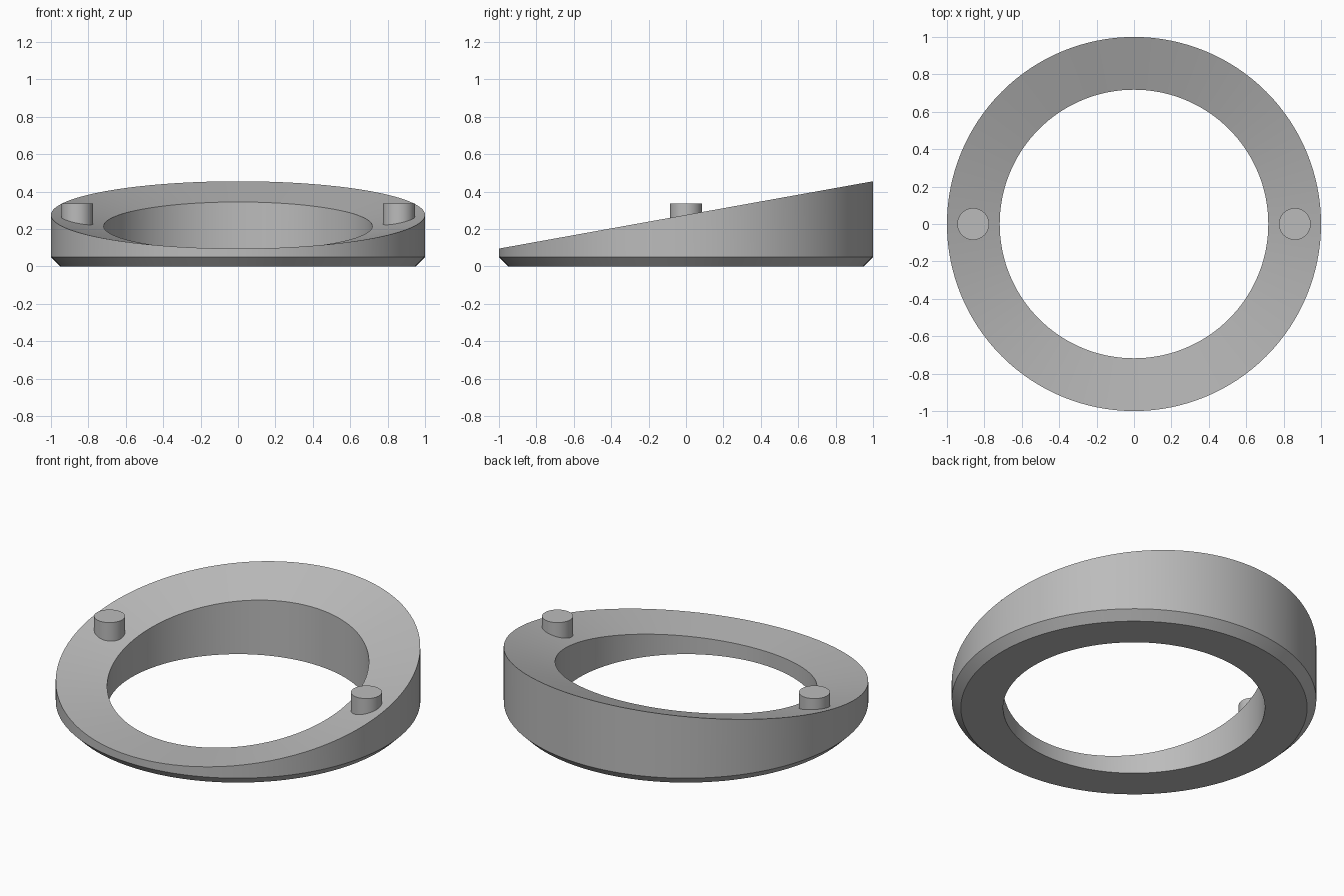
import bpy
import bmesh
from math import cos, sin, pi, radians

cube = bpy.data.objects.get("Cube")
if cube:
    bpy.data.objects.remove(cube)

SIDES = 128
OUTER, INNER, CHAMFER = 1.0, 0.718, 0.05
TILT = 0.18

grey = bpy.data.materials.new("plain grey")
grey.use_nodes = True
grey.diffuse_color = (0.5, 0.5, 0.5, 1)
grey.node_tree.nodes["Principled BSDF"].inputs["Base Color"].default_value = (0.5, 0.5, 0.5, 1)


def finish(bm, name):
    bmesh.ops.recalc_face_normals(bm, faces=bm.faces)
    mesh = bpy.data.meshes.new(name)
    bm.to_mesh(mesh)
    bm.free()
    mesh.materials.append(grey)
    obj = bpy.data.objects.new(name, mesh)
    bpy.context.collection.objects.link(obj)
    bpy.ops.object.select_all(action='DESELECT')
    obj.select_set(True)
    bpy.context.view_layer.objects.active = obj
    bpy.ops.object.shade_smooth_by_angle(angle=radians(25))
    return obj


# Wedge ring: closed section (radius, height, tilt) swept round the axis
section = [
    (INNER, 0, 0),
    (OUTER - CHAMFER, 0, 0),
    (OUTER, CHAMFER, 0),
    (OUTER, 0.275, TILT),
    (INNER, 0.215, TILT),
]
bm = bmesh.new()
rings = []
for i in range(SIDES):
    a = 2 * pi * i / SIDES
    rings.append([bm.verts.new((r * cos(a), r * sin(a), z + t * r * sin(a)))
                  for r, z, t in section])
for i, ring in enumerate(rings):
    following = rings[(i + 1) % SIDES]
    for j in range(len(section)):
        k = (j + 1) % len(section)
        bm.faces.new((ring[j], following[j], following[k], ring[k]))
finish(bm, "wedge_ring")

# Locating pins rising from the dished top
for name, x in (("left_pin", 0.86), ("right_pin", -0.86)):
    bm = bmesh.new()
    bmesh.ops.create_cone(bm, cap_ends=True, segments=48,
                          radius1=0.085, radius2=0.085, depth=0.2)
    bmesh.ops.translate(bm, verts=bm.verts, vec=(x, 0, 0.235))
    finish(bm, name)
